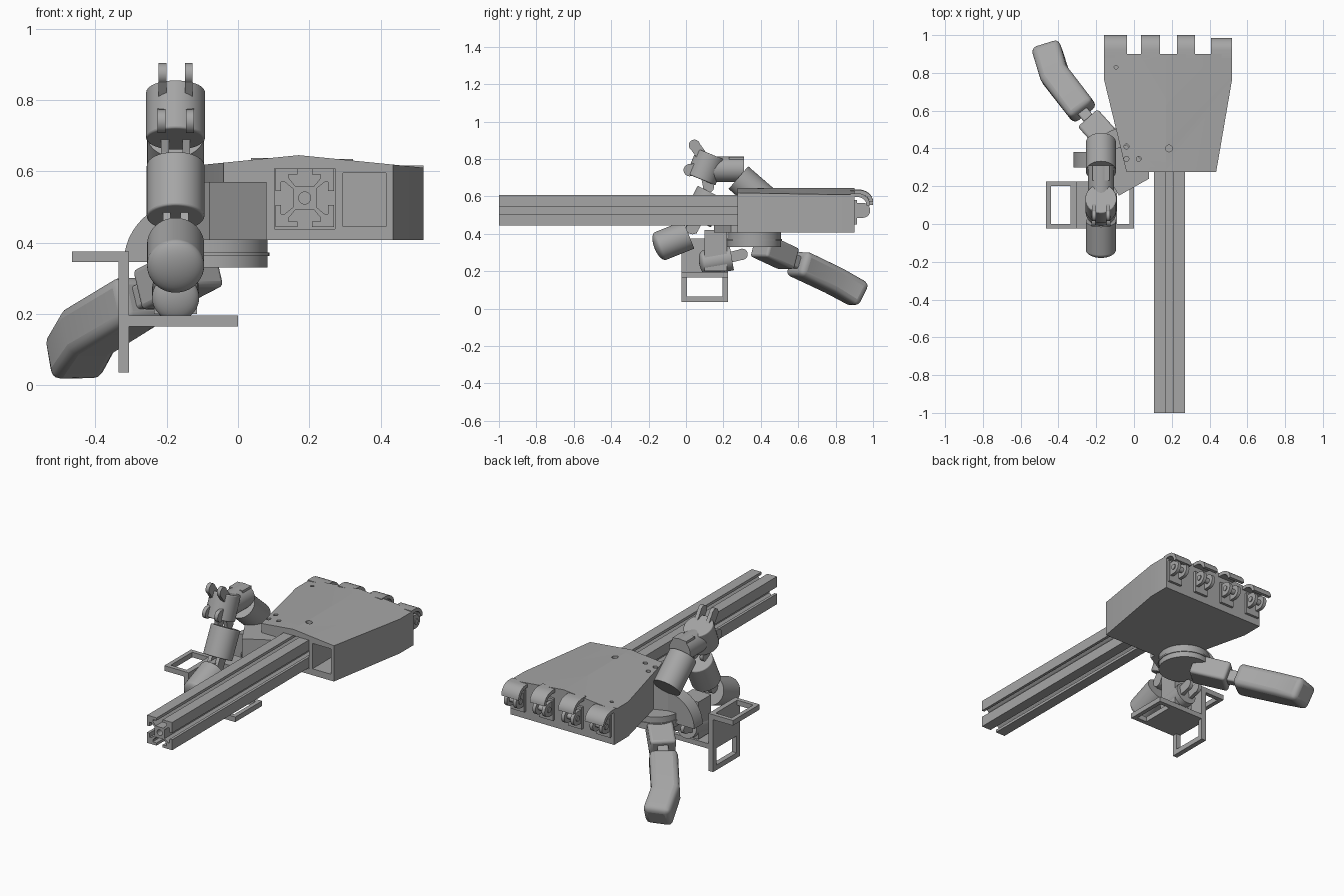
import bpy, bmesh, math
from mathutils import Vector, Matrix

cube = bpy.data.objects.get("Cube")
if cube:
    bpy.data.objects.remove(cube, do_unlink=True)

grey = bpy.data.materials.new("plain_grey")
grey.use_nodes = True
GREY = (0.38, 0.38, 0.38, 1)
grey.diffuse_color = GREY
grey.node_tree.nodes["Principled BSDF"].inputs["Base Color"].default_value = GREY
parts = []


def finish(name, bm, bevel=0):
    bmesh.ops.recalc_face_normals(bm, faces=bm.faces)
    me = bpy.data.meshes.new(name)
    bm.to_mesh(me)
    bm.free()
    me.materials.append(grey)
    ob = bpy.data.objects.new(name, me)
    bpy.context.collection.objects.link(ob)
    parts.append(ob)
    if bevel:
        m = ob.modifiers.new("bevel", "BEVEL")
        m.width, m.segments, m.limit_method = bevel, 3, "ANGLE"
    return ob


def box(name, x0, x1, y0, y1, z0, z1, bevel=0):
    bm = bmesh.new()
    bmesh.ops.create_cube(bm, size=1)
    for v in bm.verts:
        v.co = Vector(((x0 + x1) / 2 + v.co.x * (x1 - x0),
                       (y0 + y1) / 2 + v.co.y * (y1 - y0),
                       (z0 + z1) / 2 + v.co.z * (z1 - z0)))
    return finish(name, bm, bevel)


def rod(name, a, b, r, r2=None, sides=40, bevel=0):
    a, b = Vector(a), Vector(b)
    mat = Matrix.Translation((a + b) / 2) @ (b - a).to_track_quat("Z", "Y").to_matrix().to_4x4()
    bm = bmesh.new()
    bmesh.ops.create_cone(bm, cap_ends=True, segments=sides, radius1=r,
                          radius2=r if r2 is None else r2, depth=(b - a).length, matrix=mat)
    return finish(name, bm, bevel)


def prism(name, points, offset, bevel=0):
    bm = bmesh.new()
    face = bm.faces.new([bm.verts.new(p) for p in points])
    ext = bmesh.ops.extrude_face_region(bm, geom=[face])
    bmesh.ops.translate(bm, vec=offset, verts=[v for v in ext["geom"] if isinstance(v, bmesh.types.BMVert)])
    return finish(name, bm, bevel)


def bent_bar(name, path, width, thick, bevel):
    # rectangular section swept along a path
    path = [Vector(p) for p in path]
    bm = bmesh.new()
    rings = []
    for i, p in enumerate(path):
        d = (path[min(i + 1, len(path) - 1)] - path[max(i - 1, 0)]).normalized()
        s = d.cross(Vector((0, 0, 1))).normalized() * width / 2
        u = s.cross(d).normalized() * thick / 2
        rings.append([bm.verts.new(p + q) for q in (s + u, u - s, -s - u, s - u)])
    for r0, r1 in zip(rings, rings[1:]):
        for j in range(4):
            k = (j + 1) % 4
            bm.faces.new((r0[j], r0[k], r1[k], r1[j]))
    bm.faces.new(rings[0])
    bm.faces.new(rings[-1])
    return finish(name, bm, bevel)


def cut(target, cutter):
    parts.remove(cutter)
    cutter.hide_render = True
    cutter.hide_viewport = True
    cutter.display_type = "WIRE"
    m = target.modifiers.new("cut", "BOOLEAN")
    m.object, m.solver = cutter, "EXACT"


# palm housing: tapered outline, ridged roof
outline = [(-.16, .9), (-.16, .77), (-.04, .275), (.435, .275), (.52, .77), (.52, .9)]
palm = prism("palm_housing", [(x, y, .407) for x, y in outline], (0, 0, .3))
bm = bmesh.new()
bm.from_mesh(palm.data)
for side in (-1, 1):
    cutp = bmesh.ops.bisect_plane(bm, geom=bm.verts[:] + bm.edges[:] + bm.faces[:], clear_outer=True,
                                  plane_co=(.17, 0, .645), plane_no=(side * .1, 0, 1))
    bmesh.ops.contextual_create(bm, geom=[e for e in cutp["geom_cut"] if isinstance(e, bmesh.types.BMEdge)])
bmesh.ops.holes_fill(bm, edges=bm.edges)
bmesh.ops.recalc_face_normals(bm, faces=bm.faces)
bm.to_mesh(palm.data)
bm.free()
cut(palm, box("front_pocket_cutter", .295, .415, .2, .6, .445, .595))
cut(palm, box("rail_socket_cutter", .102, .272, .2, .6, .438, .608))
for x, y, r in [(.185, .4, .018), (-.04, .41, .013), (-.04, .345, .013), (.025, .345, .013), (-.095, .83, .01)]:
    cut(palm, rod("screw_hole_cutter", (x, y, .56), (x, y, .7), r, sides=20))

# knuckle hoods and hinge lugs along the back edge
for x0, x1, tip in [(-.16, -.037, 1), (.037, .138, 1), (.228, .323, 1), (.407, .52, .985)]:
    c = (x0 + x1) / 2
    top = .645 - .1 * abs(c - .17)
    arc = [(math.sin(t), math.cos(t)) for t in [math.pi / 2 * i / 8 for i in range(9)]]
    outer = [(.92 + (tip - .92) * s, top - .065 + .065 * k) for s, k in arc]
    inner = [(.92 + (tip - .94) * s, top - .065 + .045 * k) for s, k in reversed(arc)]
    prof = [(.88, top)] + outer + inner + [(.88, top - .02)]
    prism("knuckle_hood", [(x0, y, z) for y, z in prof], (x1 - x0, 0, 0))
    for side in (-1, 1):
        s = c + side * .03
        rod("hinge_lug", (s - .01, .945, .525), (s + .01, .945, .525), .04)
        box("hinge_cheek", s - .01, s + .01, .89, .945, .485, .565)
    rod("hinge_pin", (c - .045, .945, .525), (c + .045, .945, .525), .016, sides=20)
    box("hinge_block", c - .045, c + .045, .89, .915, .45, .58)

# slotted rail: one quarter of the section, turned four times
quarter = [(.02, .082), (.02, .066), (.045, .066), (.045, .056), (.026, .033), (-.026, .033),
           (-.045, .056), (-.045, .066), (-.02, .066), (-.02, .082)]
section = []
for i in range(4):
    ca, sa = math.cos(-i * math.pi / 2), math.sin(-i * math.pi / 2)
    section += [(ca * -x - sa * z, sa * -x + ca * z) for x, z in quarter]
    section.append((ca * .082 - sa * .082, sa * .082 + ca * .082))
rail = prism("slotted_rail", [(.187 + x, -1, .525 + z) for x, z in section], (0, 1.55, 0))
cut(rail, rod("rail_bore_cutter", (.187, -1.1, .525), (.187, -.5, .525), .017, sides=24))

# thumb mount beside the palm
prism("thumb_mount", [(.08, .24, .407), (.08, .3, .407), (-.04, .42, .407), (-.2, .36, .407), (-.08, .15, .407)],
      (0, 0, .163))
rod("thumb_turntable", (-.06, .365, .33), (-.06, .365, .407), .143, sides=64)
rod("turntable_rim", (-.06, .365, .362), (-.06, .365, .372), .148, sides=64)
fan = [(-.135 + .185 * math.cos(math.pi * i / 24), .3, .345 + .175 * math.sin(math.pi * i / 24)) for i in range(25)]
prism("thumb_fan", fan, (0, .08, 0))

# thumb
bent_bar("thumb_base", [(-.1, .40, .335), (-.235, .55, .265)], .14, .12, .015)
bent_bar("thumb_tip", [(-.265, .59, .245), (-.42, .79, .15), (-.465, .935, .07)], .155, .14, .03)
bent_bar("thumb_joint", [(-.2, .51, .28), (-.3, .63, .23)], .06, .07, .01)

# finger: all segments share one centre line
FX = -.175


def P(y, z, x=0):
    return (FX + x, y, z)


def lug_pair(name, y, z, r, gap, to=None):
    for s in (-gap, gap):
        rod(name, P(y, z, s - .011), P(y, z, s + .011), r, sides=28)
        if to:
            bent_bar(name + "_arm", [P(y, z, s), P(*to, s)], .022, r * 1.9, 0)


rod("finger_root", P(.28, .70), P(.43, .57), .08)
rod("finger_spreader", P(.12, .745), P(.31, .745), .068)
box("spreader_plate", FX - .045, FX + .045, .23, .31, .765, .81)
rod("upper_knuckle", P(.135, .825), P(.08, .69), .083, bevel=.006)
lug_pair("upper_lug", .045, .873, .03, .037, (.09, .81))
lug_pair("middle_lug", .02, .74, .033, .04, (.08, .75))
lug_pair("lower_lug", .12, .65, .03, .03, (.11, .7))
rod("middle_segment", P(.135, .62), P(.06, .47), .081, bevel=.006)
lug_pair("tip_lug", .035, .43, .033, .025, (.07, .49))
box("lug_hub", FX - .02, FX + .02, 0, .06, .4, .46)
box("joint_block", FX - .06, FX + .06, .1, .22, .2, .42)


def finger_tip(name, a, b, r):
    a, b = Vector(a), Vector(b)
    rod(name, a, b, r)
    mat = Matrix.Translation(b) @ (b - a).to_track_quat("Z", "Y").to_matrix().to_4x4()
    bm = bmesh.new()
    bmesh.ops.create_uvsphere(bm, u_segments=40, v_segments=16, radius=r,
                              matrix=mat @ Matrix.Diagonal((1, 1, .45, 1)))
    finish(name + "_cap", bm)


finger_tip("finger_tip", P(.015, .395), P(-.135, .335), .08)
finger_tip("second_tip", P(.245, .27), P(.1, .245), .066)
lug_pair("second_tip_lug", .3, .29, .03, .03, (.22, .27))

# stepped bracket with three windows
plates = [box("bracket_upper", -.465, -.305, -.025, .225, .345, .375),
          box("bracket_wall", -.335, -.305, -.025, .225, .035, .345),
          box("bracket_lower", -.305, 0, -.025, .225, .165, .195)]
windows = [(-.44, -.335, 0, .2, .3, .4), (-.4, -.2, .005, .195, .065, .165), (-.09, -.025, 0, .2, .1, .25)]
for plate, w in zip(plates, windows):
    cut(plate, box("window_cutter", *w))

# smooth shading with sharp creases
for ob in bpy.context.selected_objects:
    ob.select_set(False)
for ob in parts:
    ob.select_set(True)
bpy.context.view_layer.objects.active = parts[0]
bpy.ops.object.shade_smooth_by_angle(angle=math.radians(35))
